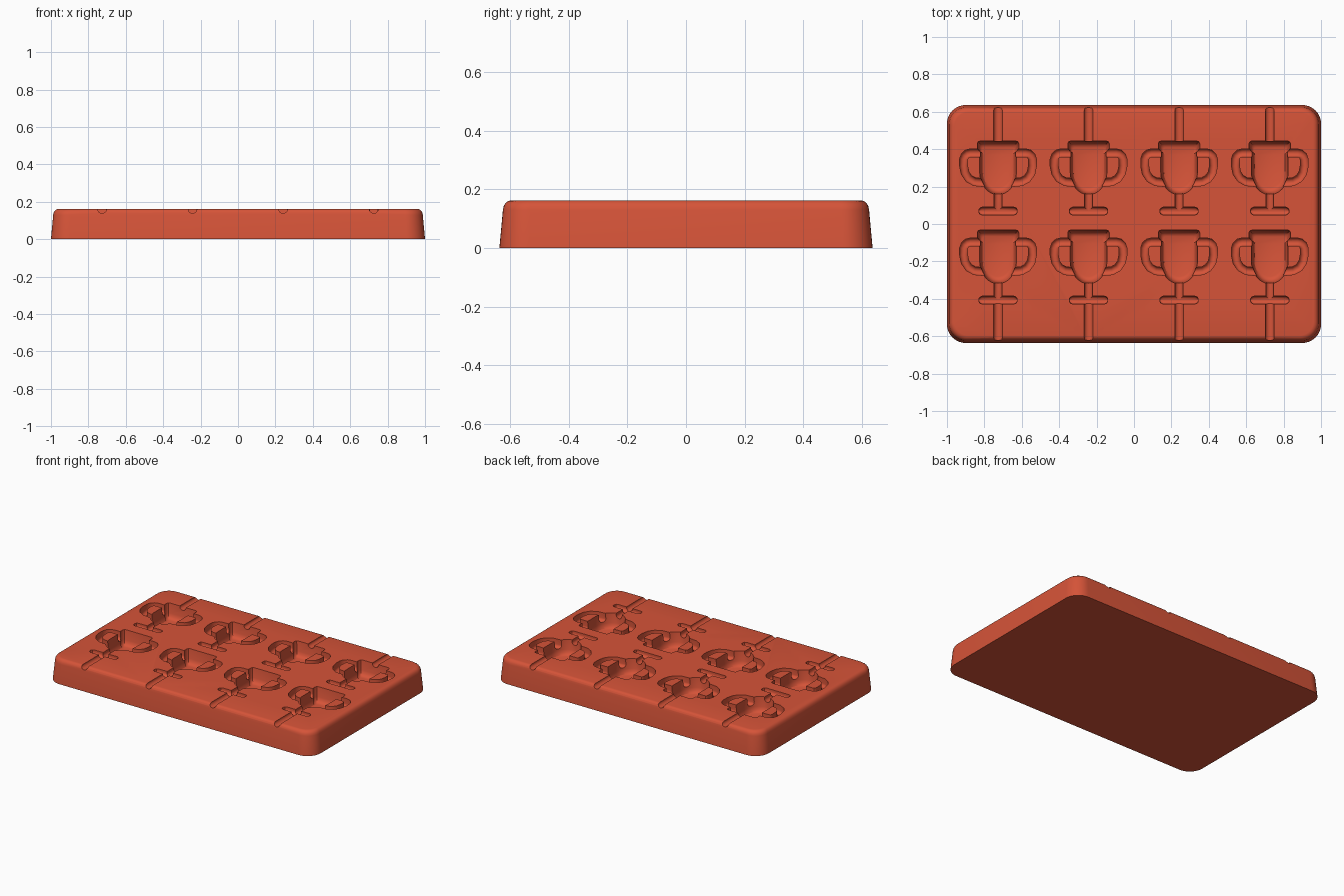
import bpy, bmesh, math
from mathutils import Vector

if "Cube" in bpy.data.objects:
    bpy.data.objects.remove(bpy.data.objects["Cube"])

TOP = 0.162
COLUMNS = [-0.727, -0.243, 0.241, 0.726]
ROWS = [0.0, -0.476]

mat = bpy.data.materials.new("terracotta red")
mat.use_nodes = True
color = (0.67, 0.088, 0.04, 1)
mat.diffuse_color = color
mat.node_tree.nodes["Principled BSDF"].inputs["Base Color"].default_value = color


def loft(bm, rings):
    """Skin closed rings of points and cap both ends."""
    loops = [[bm.verts.new(p) for p in ring] for ring in rings]
    n = len(loops[0])
    for a, b in zip(loops, loops[1:]):
        for i in range(n):
            j = (i + 1) % n
            bm.faces.new((a[i], a[j], b[j], b[i]))
    bm.faces.new(loops[0])
    bm.faces.new(loops[-1])


def finish(bm, name):
    bmesh.ops.recalc_face_normals(bm, faces=bm.faces)
    mesh = bpy.data.meshes.new(name)
    bm.to_mesh(mesh)
    bm.free()
    mesh.materials.append(mat)
    obj = bpy.data.objects.new(name, mesh)
    bpy.context.collection.objects.link(obj)
    return obj


def rounded_rect(hx, hy, r, z, steps=10):
    ring = []
    for k, (sx, sy) in enumerate([(1, 1), (-1, 1), (-1, -1), (1, -1)]):
        for i in range(steps + 1):
            a = math.pi / 2 * (k + i / steps)
            ring.append((sx * (hx - r) + r * math.cos(a),
                         sy * (hy - r) + r * math.sin(a), z))
    return ring


def channel(bm, path, widths, depth):
    """Sweep a round-bottomed U section along a flat path."""
    rings = []
    pts = [Vector(p) for p in path]
    for i, p in enumerate(pts):
        t = (pts[min(i + 1, len(pts) - 1)] - pts[max(i - 1, 0)]).normalized()
        side = Vector((-t.y, t.x))
        w = widths[i]
        section = [(-w, 0.03)]
        for k in range(11):
            a = math.pi * k / 10
            section.append((-w * math.cos(a), -(depth - 0.02) - 0.02 * math.sin(a)))
        section.append((w, 0.03))
        rings.append([(*(p + side * s), TOP + z) for s, z in section])
    loft(bm, rings)


# Cup outline: lip, body and rounded bowl
half = [(0.095, 0.444), (0.106, 0.440), (0.111, 0.430), (0.111, 0.405),
        (0.106, 0.396), (0.098, 0.390)]
for i in range(11):
    a = math.pi / 2 * i / 11
    half.append((0.098 * math.cos(a), 0.275 - 0.118 * math.sin(a)))
cup = half + [(0, 0.157)] + [(-x, y) for x, y in reversed(half)]
CUP_LEVELS = [(1.0, 0.03), (1.0, 0), (0.95, -0.065), (0.91, -0.083),
              (0.84, -0.095), (0.75, -0.1)]

# Handle centre line for one side
handle = [(0.07, 0.380), (0.148, 0.380), (0.165, 0.376), (0.178, 0.364),
          (0.184, 0.346), (0.184, 0.31), (0.176, 0.272), (0.156, 0.243),
          (0.125, 0.226), (0.07, 0.221)]

# Tray body with drafted sides and a rounded upper edge
bm = bmesh.new()
profile = [(0, 0), (0.012, 0.13), (0.015, 0.143), (0.021, 0.153),
           (0.030, 0.160), (0.040, TOP)]
loft(bm, [rounded_rect(1 - d, 0.636 - d, 0.1 - d * 0.6, z) for d, z in profile])
tray = finish(bm, "mould_tray")

cups, channels = bmesh.new(), bmesh.new()
for cx in COLUMNS:
    for row, dy in enumerate(ROWS):
        # Cup cavity
        loft(cups, [[(cx + x * s, dy + 0.31 + (y - 0.31) * s, TOP + z)
                     for x, y in cup] for s, z in CUP_LEVELS])
        # Foot slot with rounded ends
        ends = [(-0.102, 0.008), (-0.097, 0.016), (-0.085, 0.021)]
        ends += [(-x, w) for x, w in reversed(ends)]
        channel(cups, [(cx + x, dy + 0.069) for x, w in ends],
                [w for x, w in ends], 0.032)
        # Handles
        for s in (-1, 1):
            channel(channels, [(cx + s * x, dy + y) for x, y in handle],
                    [0.021] * len(handle), 0.055)
        # Stem
        channel(channels, [(cx, dy + 0.2), (cx, dy + 0.07)], [0.021] * 2, 0.032)
        # Stick groove out to the nearest long edge
        run = (0.425, 0.66) if row == 0 else (-0.66, -0.41)
        channel(channels, [(cx, y) for y in run], [0.023] * 2, 0.023)

# Cut the cavities out of the tray
cutters = [finish(cups, "cup_cutter"), finish(channels, "channel_cutter")]
for cutter in cutters:
    cutter.hide_render = True
    mod = tray.modifiers.new(cutter.name, "BOOLEAN")
    mod.operation = "DIFFERENCE"
    mod.solver = "EXACT"
    mod.object = cutter
bpy.context.view_layer.update()
carved = bpy.data.meshes.new_from_object(
    tray.evaluated_get(bpy.context.evaluated_depsgraph_get()))
tray.modifiers.clear()
tray.data = carved
for cutter in cutters:
    bpy.data.objects.remove(cutter)

for o in bpy.context.selected_objects:
    o.select_set(False)
tray.select_set(True)
bpy.context.view_layer.objects.active = tray
bpy.ops.object.shade_smooth_by_angle(angle=math.radians(30))
